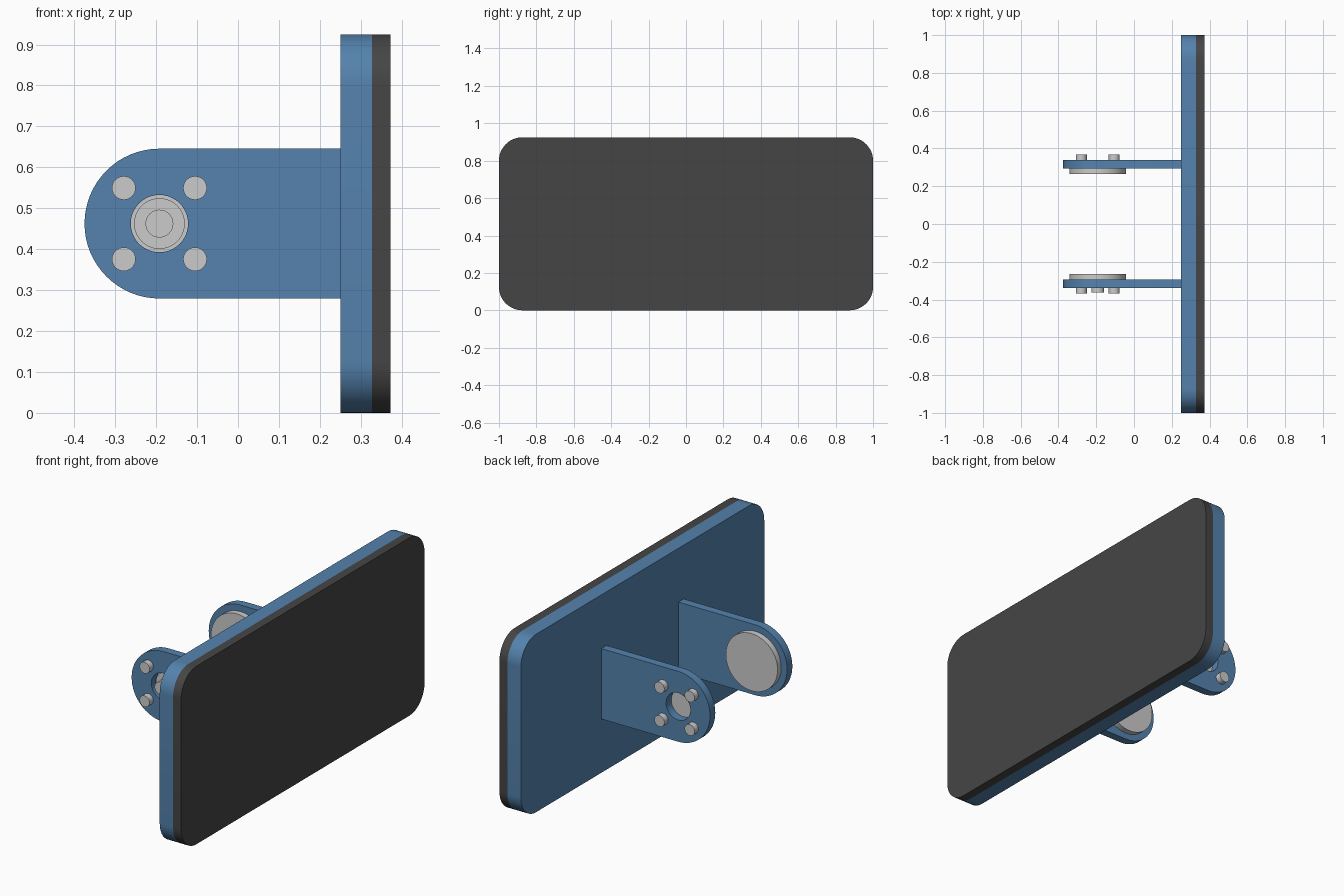
import bpy
from math import cos, sin, pi
from mathutils import Matrix

if "Cube" in bpy.data.objects:
    bpy.data.objects.remove(bpy.data.objects["Cube"])

AXIS_X, AXIS_Z = -0.192, 0.4625   # wheel axle position


def material(name, rgb):
    m = bpy.data.materials.new(name)
    m.diffuse_color = (*rgb, 1)
    m.use_nodes = True
    m.node_tree.nodes["Principled BSDF"].inputs["Base Color"].default_value = m.diffuse_color
    return m


blue = material("blue_paint", (0.09, 0.225, 0.42))
dark = material("dark_rubber", (0.06, 0.06, 0.06))


def arc(cx, cy, r, a0, a1, n):
    return [(cx + r * cos(a0 + (a1 - a0) * i / n),
             cy + r * sin(a0 + (a1 - a0) * i / n)) for i in range(n + 1)]


def smooth(ob):
    bpy.ops.object.select_all(action='DESELECT')
    ob.select_set(True)
    bpy.context.view_layer.objects.active = ob
    bpy.ops.object.shade_smooth_by_angle()


def slab(name, loops, thickness, matrix, mat):
    """Filled outline (later loops are holes) extruded to both sides."""
    cu = bpy.data.curves.new(name, 'CURVE')
    cu.dimensions, cu.fill_mode, cu.extrude = '2D', 'BOTH', thickness / 2
    for pts in loops:
        sp = cu.splines.new('POLY')
        sp.points.add(len(pts) - 1)
        for p, (x, y) in zip(sp.points, pts):
            p.co = (x, y, 0, 1)
        sp.use_cyclic_u = True
    ob = bpy.data.objects.new(name, cu)
    bpy.context.collection.objects.link(ob)
    ob.matrix_world = matrix
    bpy.ops.object.select_all(action='DESELECT')
    ob.select_set(True)
    bpy.context.view_layer.objects.active = ob
    bpy.ops.object.convert(target='MESH')
    ob = bpy.context.object
    ob.data.materials.append(mat)
    smooth(ob)


def cylinder(name, x, z, r, y0, y1, n=48):
    bpy.ops.mesh.primitive_cylinder_add(
        vertices=n, radius=r, depth=abs(y1 - y0),
        location=(x, (y0 + y1) / 2, z), rotation=(pi / 2, 0, 0))
    bpy.context.object.name = name
    smooth(bpy.context.object)


# Rounded plate with a rubber facing
R, H = 0.125, 0.925
plate = []
for k, (cy, cz) in enumerate([(1 - R, H - R), (R - 1, H - R), (R - 1, R), (1 - R, R)]):
    plate += arc(cy, cz, R, k * pi / 2, (k + 1) * pi / 2, 12)
for name, x0, x1, mat in [("plate", 0.25, 0.327, blue), ("rubber_facing", 0.327, 0.373, dark)]:
    m = Matrix(((0, 0, 1, (x0 + x1) / 2), (1, 0, 0, 0), (0, 1, 0, 0), (0, 0, 0, 1)))
    slab(name, [plate], x1 - x0, m, mat)

# Two bracket arms, each with a flange disc and four screws
outline = arc(AXIS_X, AXIS_Z, 0.183, pi / 2, 3 * pi / 2, 32)
outline += [(0.252, AXIS_Z - 0.183), (0.252, AXIS_Z + 0.183)]
hole = arc(AXIS_X, AXIS_Z, 0.07, 0, 2 * pi, 48)[:-1]
for side, s in (("front", -1), ("back", 1)):
    m = Matrix.Translation((0, s * 0.3165, 0)) @ Matrix.Rotation(pi / 2, 4, 'X')
    slab(side + "_bracket", [outline, hole], 0.043, m, blue)
    cylinder(side + "_flange", AXIS_X, AXIS_Z, 0.149, s * 0.265, s * 0.295, 64)
    for dx in (-0.087, 0.087):
        for dz in (-0.087, 0.087):
            cylinder(side + "_screw", AXIS_X + dx, AXIS_Z + dz, 0.029,
                     s * 0.33, s * 0.369, 32)

# Hub and shaft in the front bracket
cylinder("hub", AXIS_X, AXIS_Z, 0.062, -0.29, -0.312)
cylinder("shaft", AXIS_X, AXIS_Z, 0.034, -0.30, -0.362, 32)
